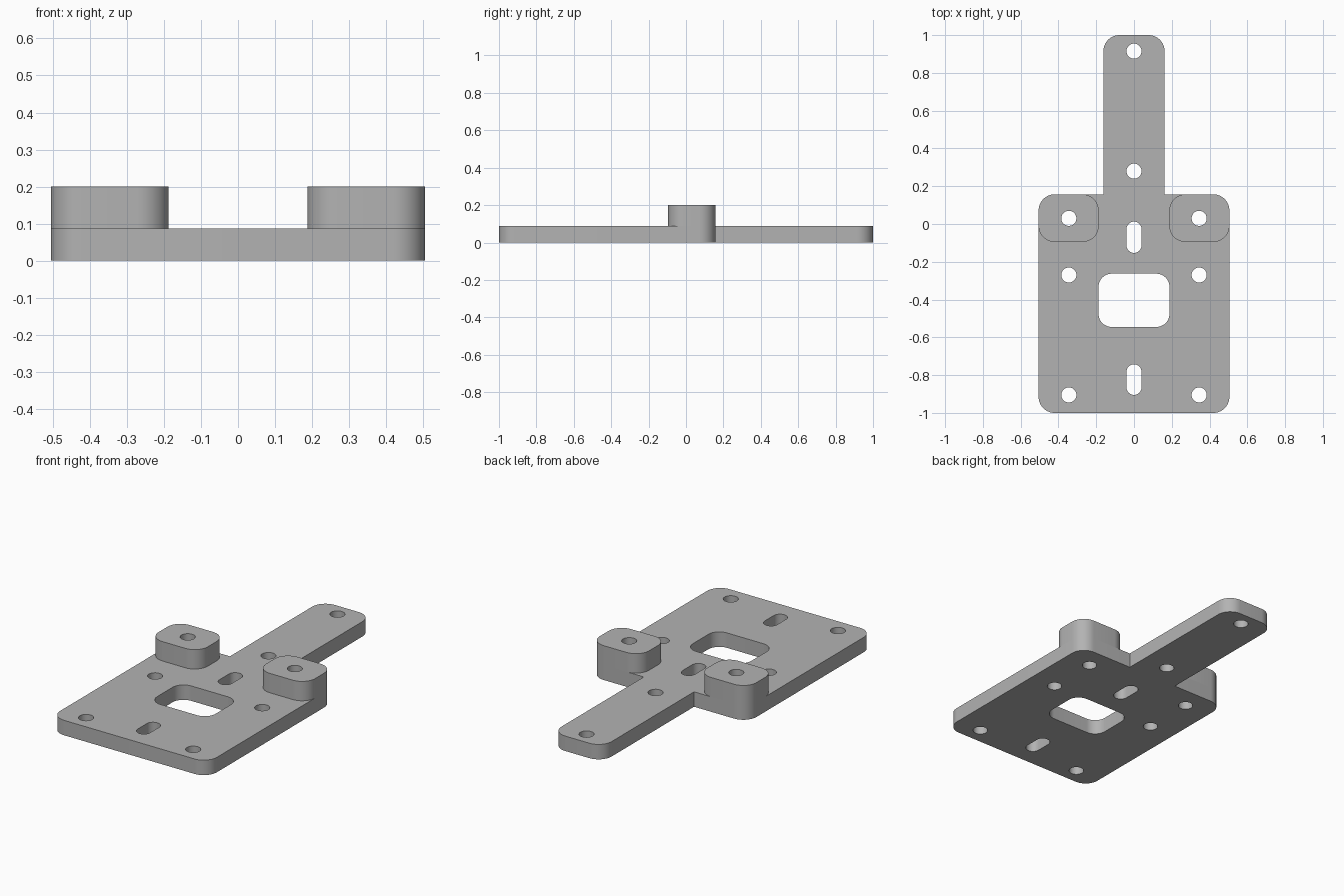
import bpy
import bmesh
from math import cos, sin, pi

if "Cube" in bpy.data.objects:
    bpy.data.objects.remove(bpy.data.objects["Cube"], do_unlink=True)

PLATE_TOP, PAD_TOP = 0.087, 0.2
HALF_W, ARM_W, SHOULDER = 0.505, 0.162, 0.157
CORNER, HOLE = 0.085, 0.04
HOLE_X, PAD_Y = 0.345, 0.03

grey = bpy.data.materials.new("plain grey")
grey.use_nodes = True
colour = (0.45, 0.45, 0.45, 1)
grey.diffuse_color = colour
grey.node_tree.nodes["Principled BSDF"].inputs["Base Color"].default_value = colour


def arc(cx, cy, r, start, sweep=pi / 2, steps=12):
    return [(cx + r * cos(start + sweep * i / steps),
             cy + r * sin(start + sweep * i / steps)) for i in range(steps + 1)]


def circle(x, y, r=HOLE):
    return arc(x, y, r, 0, 2 * pi, 32)[:-1]


def slot(x, y0, y1, r=HOLE):
    return arc(x, y1 - r, r, 0, pi, 16) + arc(x, y0 + r, r, pi, pi, 16)


def rounded_rect(x0, x1, y0, y1, r):
    return (arc(x1 - r, y1 - r, r, 0) + arc(x0 + r, y1 - r, r, pi / 2)
            + arc(x0 + r, y0 + r, r, pi) + arc(x1 - r, y0 + r, r, 3 * pi / 2))


def extrude_profile(name, loops, z0, z1):
    """Fill an outline with its holes and raise it from z0 to z1."""
    bm = bmesh.new()
    edges = []
    for loop in loops:
        verts = [bm.verts.new((x, y, z0)) for x, y in loop]
        edges += [bm.edges.new((a, b)) for a, b in zip(verts, verts[1:] + verts[:1])]
    bmesh.ops.triangle_fill(bm, edges=edges, use_beauty=True, normal=(0, 0, 1))
    raised = bmesh.ops.extrude_face_region(bm, geom=bm.faces[:], use_keep_orig=True)
    top = [g for g in raised["geom"] if isinstance(g, bmesh.types.BMVert)]
    bmesh.ops.translate(bm, verts=top, vec=(0, 0, z1 - z0))
    bmesh.ops.recalc_face_normals(bm, faces=bm.faces[:])
    mesh = bpy.data.meshes.new(name)
    bm.to_mesh(mesh)
    bm.free()
    mesh.materials.append(grey)
    obj = bpy.data.objects.new(name, mesh)
    bpy.context.collection.objects.link(obj)
    bpy.ops.object.select_all(action="DESELECT")
    obj.select_set(True)
    bpy.context.view_layer.objects.active = obj
    bpy.ops.object.shade_smooth_by_angle(angle=pi / 6)
    return obj


# Base plate with its tongue, right half mirrored to the left
half = (arc(HALF_W - CORNER, -1 + CORNER, CORNER, -pi / 2)
        + arc(HALF_W - CORNER, SHOULDER - CORNER, CORNER, 0)
        + [(ARM_W, SHOULDER)]
        + arc(ARM_W - CORNER, 1 - CORNER, CORNER, 0))
outline = half + [(-x, y) for x, y in reversed(half)]

# Window, slots and screw holes through the plate
openings = [rounded_rect(-0.188, 0.188, -0.545, -0.263, 0.07),
            slot(0, -0.153, 0.013), slot(0, -0.905, -0.743),
            circle(0, 0.915), circle(0, 0.28)]
for side in (-1, 1):
    openings += [circle(side * HOLE_X, y) for y in (PAD_Y, -0.27, -0.905)]
extrude_profile("base_plate", [outline] + openings, 0, PLATE_TOP)

# Raised mounting pads on the shoulders
for side, name in ((1, "left_pad"), (-1, "right_pad")):
    x0, x1 = sorted((side * 0.187, side * HALF_W))
    pad = rounded_rect(x0, x1, -0.095, SHOULDER, CORNER)
    extrude_profile(name, [pad, circle(side * HOLE_X, PAD_Y)], PLATE_TOP, PAD_TOP)
